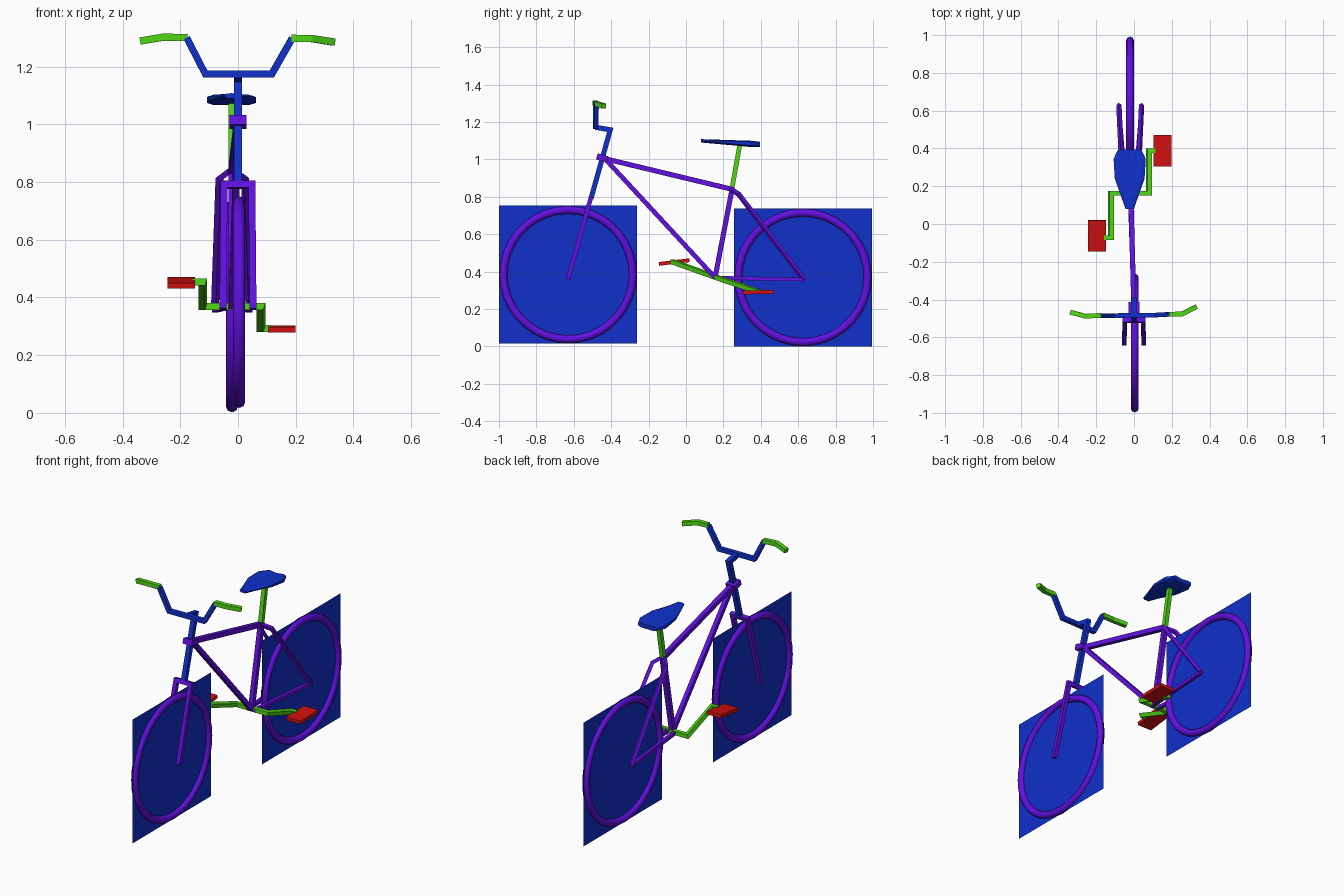
import bpy, bmesh, math
from mathutils import Vector, Matrix

if "Cube" in bpy.data.objects:
    bpy.data.objects.remove(bpy.data.objects["Cube"])


def material(name, rgb):
    m = bpy.data.materials.new(name)
    m.diffuse_color = (*rgb, 1)
    m.use_nodes = True
    m.node_tree.nodes["Principled BSDF"].inputs["Base Color"].default_value = m.diffuse_color
    return m


PURPLE = material("purple", (0.12, 0.005, 0.75))
BLUE = material("blue", (0.005, 0.03, 0.6))
GREEN = material("green", (0.08, 0.68, 0.008))
RED = material("red", (0.65, 0.005, 0.005))


def finish(name, bm, mat):
    bmesh.ops.recalc_face_normals(bm, faces=bm.faces)
    mesh = bpy.data.meshes.new(name)
    bm.to_mesh(mesh)
    bm.free()
    mesh.materials.append(mat)
    ob = bpy.data.objects.new(name, mesh)
    bpy.context.collection.objects.link(ob)
    return ob


def tube(name, path, width, mat):
    """Square tube swept along a path with mitred corners."""
    pts = [Vector(p) for p in path]
    dirs = [(b - a).normalized() for a, b in zip(pts, pts[1:])]
    d = dirs[0]
    ref = Vector((1, 0, 0)) if abs(d.x) < 0.5 else Vector((0, 1, 0))
    v = d.cross(ref).normalized()
    u = v.cross(d)
    h = width / 2
    ring = [pts[0] + u * a * h + v * b * h for a, b in ((1, 1), (-1, 1), (-1, -1), (1, -1))]
    bm = bmesh.new()
    rings = [[bm.verts.new(c) for c in ring]]
    for i, d in enumerate(dirs):
        p = pts[i + 1]
        n = (d + dirs[i + 1]).normalized() if i + 1 < len(dirs) else d
        ring = [c + d * ((p - c).dot(n) / d.dot(n)) for c in ring]
        rings.append([bm.verts.new(c) for c in ring])
    for a, b in zip(rings, rings[1:]):
        for k in range(4):
            bm.faces.new((a[k], a[k - 1], b[k - 1], b[k]))
    bm.faces.new(rings[0])
    bm.faces.new(rings[-1])
    return finish(name, bm, mat)


def wheel(name, x, y, z):
    # tyre ring
    bpy.ops.mesh.primitive_torus_add(major_segments=36, minor_segments=8, major_radius=0.346,
                                     minor_radius=0.021, location=(x, y, z),
                                     rotation=(0, math.pi / 2, 0))
    ob = bpy.context.object
    ob.name = name + "_tyre"
    ob.data.materials.append(PURPLE)
    bpy.ops.object.shade_smooth_by_angle(angle=math.radians(50))
    # flat spoke card
    bm = bmesh.new()
    s = 0.369
    bm.faces.new([bm.verts.new((x, y + a * s, z + b * s))
                  for a, b in ((-1, -1), (1, -1), (1, 1), (-1, 1))])
    finish(name + "_spokes", bm, BLUE)


def pedal(name, loc, tilt):
    bm = bmesh.new()
    bmesh.ops.create_cube(bm, size=1)
    bm.transform(Matrix.Translation(loc) @ Matrix.Rotation(tilt, 4, 'X')
                 @ Matrix.Diagonal((0.095, 0.165, 0.02, 1)))
    finish(name, bm, RED)


# wheels
wheel("front_wheel", 0.004, -0.63, 0.384)
wheel("rear_wheel", -0.021, 0.625, 0.369)

# main frame
RX = -0.02
tube("top_tube", [(0, -0.46, 1.01), (RX, 0.255, 0.838)], 0.027, PURPLE)
tube("down_tube", [(0, -0.43, 1.0), (RX, 0.155, 0.368)], 0.025, PURPLE)
tube("seat_tube", [(RX, 0.155, 0.365), (RX, 0.247, 0.845)], 0.027, PURPLE)
for side, s in (("left", -1), ("right", 1)):
    tube(side + "_seat_stay", [(RX, 0.235, 0.845), (RX + s * 0.044, 0.283, 0.812),
                               (RX + s * 0.06, 0.63, 0.36)], 0.02, PURPLE)
    tube(side + "_chain_stay", [(RX + s * 0.02, 0.15, 0.367),
                                (RX + s * 0.06, 0.63, 0.358)], 0.02, PURPLE)

# fork, steerer and head collar
tube("fork", [(-0.052, -0.631, 0.36), (-0.048, -0.51, 0.79),
              (0.048, -0.51, 0.79), (0.052, -0.631, 0.36)], 0.024, PURPLE)
tube("steerer_and_stem", [(0, -0.508, 0.79), (0, -0.405, 1.158), (0, -0.485, 1.172)], 0.027, BLUE)
tube("head_collar", [(0, -0.452, 0.992), (0, -0.443, 1.024)], 0.06, PURPLE)

# handlebar and grips
tube("handlebar", [(-0.178, -0.485, 1.3), (-0.113, -0.485, 1.174),
                   (0.117, -0.482, 1.174), (0.188, -0.478, 1.298)], 0.024, BLUE)
tube("left_grip", [(-0.175, -0.484, 1.3), (-0.258, -0.488, 1.302), (-0.336, -0.467, 1.289)], 0.025, GREEN)
tube("right_grip", [(0.185, -0.478, 1.298), (0.255, -0.476, 1.297), (0.331, -0.438, 1.285)], 0.025, GREEN)

# seat post
tube("seat_post", [(RX, 0.245, 0.84), (RX, 0.287, 1.075)], 0.025, GREEN)

# saddle: cross-sections as y, half width, bottom z, side z, middle z
bm = bmesh.new()
rows = []
for y, w, low, edge, mid in ((0.08, 0.022, 1.09, 1.106, 1.108), (0.15, 0.047, 1.084, 1.103, 1.106),
                             (0.24, 0.079, 1.076, 1.103, 1.097), (0.345, 0.085, 1.066, 1.1, 1.09),
                             (0.395, 0.062, 1.066, 1.094, 1.088)):
    profile = ((-w, low + 0.008), (-w, edge - 0.006), (-w * 0.75, edge), (0, mid), (w * 0.75, edge),
               (w, edge - 0.006), (w, low + 0.008), (w * 0.7, low), (-w * 0.7, low))
    rows.append([bm.verts.new((x - 0.023, y, z)) for x, z in profile])
for a, b in zip(rows, rows[1:]):
    for k in range(len(a)):
        bm.faces.new((a[k], a[k - 1], b[k - 1], b[k]))
bm.faces.new(rows[0])
bm.faces.new(rows[-1])
finish("saddle", bm, BLUE)

# cranks and pedals
tube("cranks", [(-0.16, -0.072, 0.453), (-0.122, -0.072, 0.453), (-0.122, 0.162, 0.369),
                (0.08, 0.162, 0.369), (0.08, 0.388, 0.292), (0.115, 0.388, 0.292)], 0.024, GREEN)
pedal("left_pedal", (-0.197, -0.063, 0.451), math.radians(7))
pedal("right_pedal", (0.152, 0.388, 0.29), math.radians(1.5))
